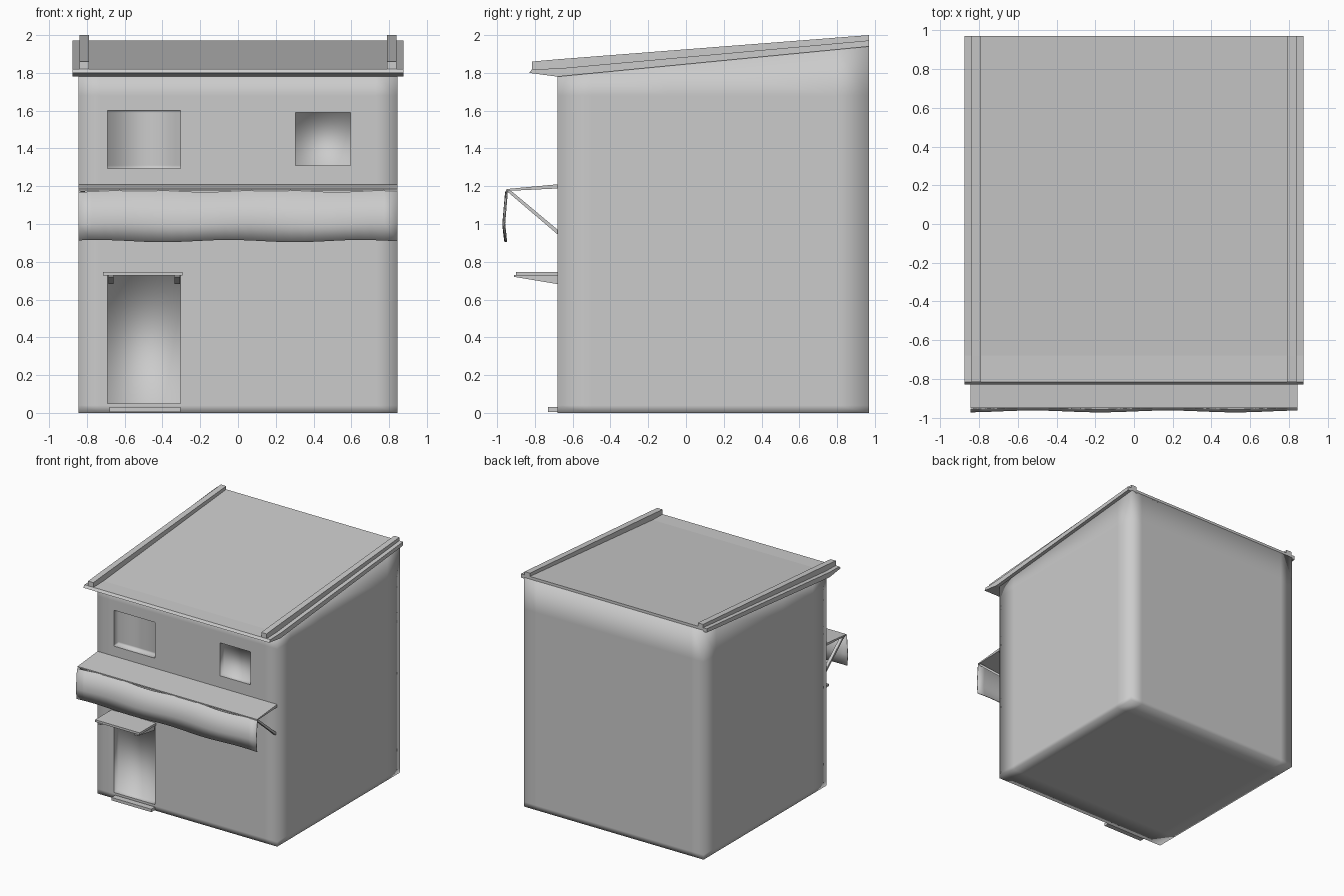
import bpy, bmesh, math
from mathutils import Vector

cube = bpy.data.objects.get("Cube")
if cube:
    bpy.data.objects.remove(cube, do_unlink=True)

GREY = (0.6, 0.6, 0.6, 1)
mat = bpy.data.materials.new("plaster_grey")
mat.use_nodes = True
mat.diffuse_color = GREY
mat.node_tree.nodes["Principled BSDF"].inputs["Base Color"].default_value = GREY


def finish(name, bm, smooth=False):
    bmesh.ops.recalc_face_normals(bm, faces=bm.faces)
    for f in bm.faces:
        f.smooth = smooth
    mesh = bpy.data.meshes.new(name)
    bm.to_mesh(mesh)
    bm.free()
    mesh.materials.append(mat)
    ob = bpy.data.objects.new(name, mesh)
    bpy.context.collection.objects.link(ob)
    return ob


def cut(bm, axis, value):
    normal = Vector((0, 0, 0))
    normal[axis] = 1
    bmesh.ops.bisect_plane(bm, geom=bm.verts[:] + bm.edges[:] + bm.faces[:],
                           plane_co=normal * value, plane_no=normal, dist=1e-5)


def prism(name, profile, x0, x1, x_cuts=(), y_cuts=(), smooth=False):
    """Extrude a side profile of (y, z) points from x0 to x1."""
    bm = bmesh.new()
    face = bm.faces.new([bm.verts.new((x0, y, z)) for y, z in profile])
    out = bmesh.ops.extrude_face_region(bm, geom=[face])
    bmesh.ops.translate(bm, vec=(x1 - x0, 0, 0),
                        verts=[v for v in out["geom"] if isinstance(v, bmesh.types.BMVert)])
    for x in x_cuts:
        cut(bm, 0, x)
    for y in y_cuts:
        cut(bm, 1, y)
    return finish(name, bm, smooth)


def box(name, x0, x1, y0, y1, z0, z1):
    return prism(name, [(y0, z0), (y1, z0), (y1, z1), (y0, z1)], x0, x1)


# Main dimensions
W, FRONT, BACK = 0.845, -0.68, 0.97
openings = [(-0.69, -0.305, 0.05, 0.73),    # doorway
            (-0.69, -0.305, 1.295, 1.6),    # large window
            (0.305, 0.595, 1.31, 1.59)]     # small window

# Walls: sloping-topped block with soft corners and recessed openings
bm = bmesh.new()
bmesh.ops.create_cube(bm, size=1)
for v in bm.verts:
    v.co.x *= 2 * W
    top = v.co.z > 0
    v.co.y = FRONT if v.co.y < 0 else BACK
    v.co.z = 0 if not top else (1.79 if v.co.y < 0 else 1.95)
for x in (-0.73, 0.73):
    cut(bm, 0, x)
for y in (-0.5, -0.1, 0.8):
    cut(bm, 1, y)
for z in (0.04, 1.68):
    cut(bm, 2, z)
for x0, x1, z0, z1 in openings:
    for x in (x0, x1):
        cut(bm, 0, x)
    for z in (z0, z1):
        cut(bm, 2, z)
bm.normal_update()
for x0, x1, z0, z1 in openings:
    hole = []
    for f in bm.faces:
        c = f.calc_center_median()
        if c.y < FRONT + 0.001 and x0 < c.x < x1 and z0 < c.z < z1:
            hole.append(f)
    rim = {e for f in hole for e in f.edges if sum(g in hole for g in e.link_faces) == 1}
    rim_points = [v.co.copy() for e in rim for v in e.verts]
    out = bmesh.ops.extrude_face_region(bm, geom=hole)
    bmesh.ops.delete(bm, geom=[f for f in hole if f.is_valid], context="FACES")
    bmesh.ops.translate(bm, vec=(0, 0.06, 0),
                        verts=[v for v in out["geom"] if isinstance(v, bmesh.types.BMVert)])
    for e in bm.edges:
        if all(any((v.co - p).length < 1e-4 for p in rim_points) for v in e.verts):
            e.smooth = False
finish("walls", bm, smooth=True)

# Roof slab with a front overhang
prism("roof", [(-0.83, 1.80), (FRONT, 1.78), (BACK, 1.94), (BACK, 1.972),
               (FRONT, 1.823), (-0.815, 1.82)], -0.875, 0.875)
bpy.context.view_layer.objects.active = bpy.data.objects["roof"]

# Raised verge strips along both roof edges
for side, s in (("left", 1), ("right", -1)):
    prism("roof_verge_" + side, [(-0.815, 1.815), (FRONT, 1.815), (BACK, 1.965), (BACK, 2.0),
                                 (FRONT, 1.872), (-0.815, 1.86)], s * 0.79, s * 0.84)

# Awning: thin top sheet and a rippled hanging valance
prism("awning_top", [(FRONT, 1.21), (-0.95, 1.185), (-0.95, 1.175), (FRONT, 1.188)], -W, W)

bm = bmesh.new()
COLS = 24
rows = [(-0.95, 1.175), (-0.965, 1.0), (-0.955, 0.91)]
grid = []
for i in range(COLS + 1):
    x = -W + 2 * W * i / COLS
    ripple = math.sin(x * 9.0)
    grid.append([bm.verts.new((x, y + 0.005 * ripple, z + 0.006 * math.sin(x * 9 + j)))
                 for j, (y, z) in enumerate(rows)])
for a, b in zip(grid, grid[1:]):
    for j in range(len(rows) - 1):
        bm.faces.new((a[j], a[j + 1], b[j + 1], b[j]))
valance = finish("awning_valance", bm, smooth=True)
solid = valance.modifiers.new("thickness", "SOLIDIFY")
solid.thickness = 0.006
solid.offset = 0

# Awning side braces
for side, s in (("left", 1), ("right", -1)):
    prism("awning_brace_" + side, [(-0.95, 1.175), (-0.925, 1.175), (FRONT, 0.97), (FRONT, 0.945)],
          s * 0.81, s * 0.835)

# Door canopy with two wedge brackets, and the doorstep
box("door_canopy", -0.715, -0.295, -0.90, FRONT, 0.728, 0.747)
for side, x in (("left", -0.335), ("right", -0.685)):
    prism("canopy_bracket_" + side, [(-0.91, 0.73), (-0.91, 0.72), (FRONT, 0.682), (FRONT, 0.73)],
          x, x + 0.027)
box("doorstep", -0.68, -0.305, -0.73, FRONT, 0.005, 0.03)
